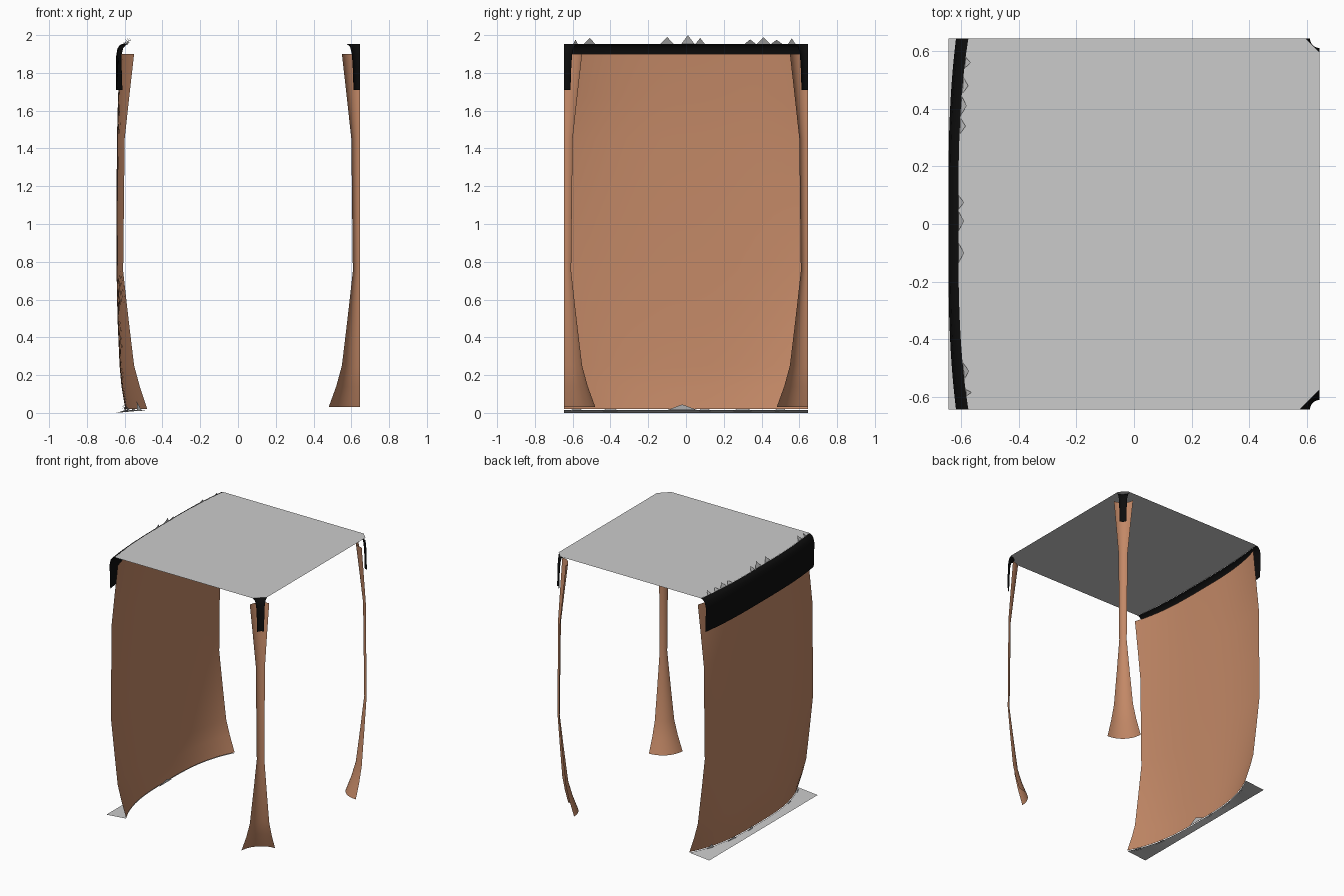
import bpy, math, random

if "Cube" in bpy.data.objects:
    bpy.data.objects.remove(bpy.data.objects["Cube"])

random.seed(4)
H = 0.645  # half width of the shelter


def material(name, rgb):
    m = bpy.data.materials.new(name)
    m.diffuse_color = (*rgb, 1)
    m.use_nodes = True
    m.node_tree.nodes["Principled BSDF"].inputs["Base Color"].default_value = m.diffuse_color
    return m


brown = material("tan_fabric", (0.55, 0.25, 0.135))
grey = material("light_grey_sheet", (0.60, 0.60, 0.60))
black = material("black_trim", (0.004, 0.004, 0.004))


def make(name, verts, faces, mat, smooth=True):
    me = bpy.data.meshes.new(name)
    me.from_pydata(verts, [], faces)
    me.materials.append(mat)
    for p in me.polygons:
        p.use_smooth = smooth
    ob = bpy.data.objects.new(name, me)
    bpy.context.collection.objects.link(ob)
    return ob


def loft(name, rows, mat):
    """Skin a sheet through equal-length rows of points."""
    n = len(rows[0])
    faces = [(r * n + i, r * n + i + 1, (r + 1) * n + i + 1, (r + 1) * n + i)
             for r in range(len(rows) - 1) for i in range(n - 1)]
    return make(name, [p for row in rows for p in row], faces, mat)


def corner_row(r, z, side, n=10):
    """Quarter arc round a right-hand corner; side is -1 front, 1 back."""
    row = []
    for i in range(n + 1):
        a = math.pi / 2 * i / n
        row.append((H - r * math.cos(a), side * (H - r * math.sin(a)), z))
    return row if side < 0 else row[::-1]


def bowed_row(mid, end, z, n=28):
    """Row along the left side, bowed outward in the middle."""
    row = []
    for i in range(n + 1):
        t = 2 * i / n - 1
        row.append((mid + (end - mid) * abs(t) ** 3, t * H, z))
    return row


# Corner curtains and their black sleeves on the right side
curtain = [(0.165, 0.03), (0.125, 0.14), (0.095, 0.25), (0.065, 0.5), (0.037, 0.75),
           (0.041, 1.1), (0.045, 1.45), (0.07, 1.68), (0.095, 1.9)]
sleeve = [(0.034, 1.71), (0.036, 1.8), (0.042, 1.9), (0.052, 1.94), (0.07, 1.953)]
for side, label in ((-1, "front"), (1, "back")):
    loft(label + "_corner_curtain", [corner_row(r, z, side) for r, z in curtain], brown)
    loft(label + "_corner_sleeve", [corner_row(r, z, side) for r, z in sleeve], black)

# Full curtain wall on the left side: (middle x, end x, z)
wall = [(-0.597, -0.48, 0.02), (-0.617, -0.52, 0.14), (-0.627, -0.55, 0.25),
        (-0.638, -0.58, 0.5), (-0.643, -0.608, 0.75), (-0.643, -0.604, 1.1),
        (-0.641, -0.60, 1.45), (-0.635, -0.575, 1.68), (-0.62, -0.55, 1.9)]
loft("side_curtain", [bowed_row(*w) for w in wall], brown)

# Black band along the top of the left wall
band = [(-0.645, -0.612, 1.71), (-0.645, -0.615, 1.8), (-0.645, -0.618, 1.89),
        (-0.638, -0.608, 1.93), (-0.625, -0.593, 1.948), (-0.61, -0.575, 1.954)]
loft("top_band", [bowed_row(*b) for b in band], black)

# Flat roof sheet with bowed left edge and clipped right corners
edge = bowed_row(-0.61, -0.575, 1.955)
outline = edge[::-1] + [(H - 0.07, -H, 1.955), (H, -H + 0.07, 1.955),
                        (H, H - 0.05, 1.955), (H - 0.05, H, 1.955)]
make("roof", outline, [tuple(range(len(outline)))], grey, False)

# Floor strip outside the foot of the left wall
foot = bowed_row(-0.597, -0.48, 0.015)
loft("floor_strip", [[(-H, p[1], 0.0) for p in foot], foot], grey)


# Ragged tabs standing along the sheet edges
def tabs(name, spots, mid, end, z, lean):
    verts, faces = [], []
    for y, half, top in spots:
        k = len(verts)
        for dy, h in ((-half, z), (half, z), (0, top)):
            yy = max(-H, min(H, y + dy))
            x = mid + (end - mid) * abs(yy / H) ** 3
            verts.append((x + (lean if h == top else 0), yy, h))
        faces.append((k, k + 1, k + 2))
    make(name, verts, faces, grey, False)


tabs("roof_tabs", [(-0.585, 0.012, 1.978), (-0.51, 0.03, 1.985), (-0.1, 0.035, 1.99),
                   (0.01, 0.035, 2.0), (0.075, 0.025, 1.985), (0.34, 0.03, 1.977),
                   (0.41, 0.035, 1.988), (0.48, 0.03, 1.975), (0.56, 0.02, 1.983)],
     -0.61, -0.575, 1.953, 0.02)
tabs("floor_tabs", [(-0.02, 0.08, 0.045)], -0.59, -0.475, 0.015, 0.01)
tabs("floor_outer_tabs", [(-0.58, 0.03, 0.06), (-0.4, 0.04, 0.04), (0.1, 0.03, 0.05),
                          (0.3, 0.05, 0.04), (0.5, 0.03, 0.05)],
     -0.605, -0.49, 0.01, -0.015)
